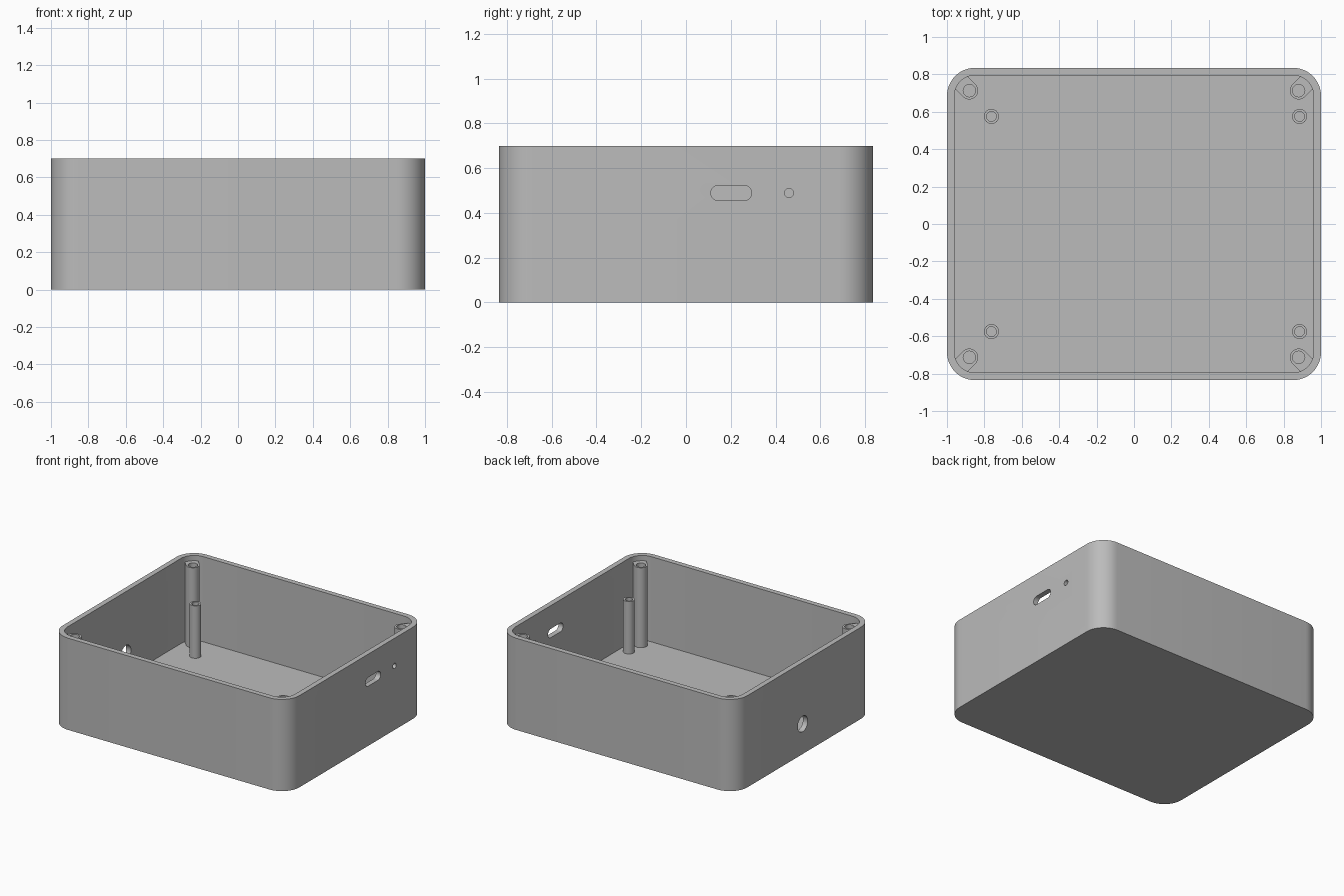
import bpy, bmesh
from math import pi, cos, sin
from mathutils import Matrix, Vector

if "Cube" in bpy.data.objects:
    bpy.data.objects.remove(bpy.data.objects["Cube"])

grey = bpy.data.materials.new("plain grey")
grey.use_nodes = True
COLOUR = (0.5, 0.5, 0.5, 1)
grey.diffuse_color = COLOUR
grey.node_tree.nodes["Principled BSDF"].inputs["Base Color"].default_value = COLOUR

HX, HY, HEIGHT = 1.0, 0.835, 0.7
WALL, FLOOR, RADIUS = 0.04, 0.05, 0.15


def arc(cx, cy, r, start, end, n):
    steps = [start + (end - start) * i / n for i in range(n + 1)]
    return [(cx + r * cos(a), cy + r * sin(a)) for a in steps]


def circle(x, y, r, n=32):
    return arc(x, y, r, 0, 2 * pi, n)[:-1]


def rounded_rect(hx, hy, r, n=12):
    pts = []
    for i, (sx, sy) in enumerate([(1, 1), (-1, 1), (-1, -1), (1, -1)]):
        pts += arc(sx * (hx - r), sy * (hy - r), r, i * pi / 2, (i + 1) * pi / 2, n)
    return pts


def prism(name, outline, low, high, matrix=Matrix()):
    """Extrude a flat outline from low to high."""
    bm = bmesh.new()
    face = bm.faces.new([bm.verts.new((x, y, low)) for x, y in outline])
    top = bmesh.ops.extrude_face_region(bm, geom=[face])["geom"]
    verts = [v for v in top if isinstance(v, bmesh.types.BMVert)]
    bmesh.ops.translate(bm, verts=verts, vec=(0, 0, high - low))
    bmesh.ops.transform(bm, matrix=matrix, verts=bm.verts)
    bmesh.ops.recalc_face_normals(bm, faces=bm.faces)
    mesh = bpy.data.meshes.new(name)
    bm.to_mesh(mesh)
    bm.free()
    mesh.materials.append(grey)
    obj = bpy.data.objects.new(name, mesh)
    bpy.context.collection.objects.link(obj)
    return obj


def activate(obj):
    bpy.ops.object.select_all(action="DESELECT")
    obj.select_set(True)
    bpy.context.view_layer.objects.active = obj


def cut(obj, cutter):
    cutter.hide_render = True
    activate(obj)
    mod = obj.modifiers.new("cut", "BOOLEAN")
    mod.operation, mod.solver, mod.object = "DIFFERENCE", "EXACT", cutter
    bpy.ops.object.modifier_apply(modifier=mod.name)
    bpy.data.objects.remove(cutter)


def smooth(obj):
    activate(obj)
    bpy.ops.object.shade_smooth_by_angle(angle=pi / 6)


# Open box with rounded corners
box = prism("box_shell", rounded_rect(HX, HY, RADIUS), 0, HEIGHT)
cut(box, prism("cavity", rounded_rect(HX - WALL, HY - WALL, RADIUS - WALL), FLOOR, HEIGHT + 0.1))


# Wall openings: outlines drawn in (y, z), pushed along x
side = Matrix(((0, 0, 1, 0), (1, 0, 0, 0), (0, 1, 0, 0), (0, 0, 0, 1)))
slot = [(y + 0.202, z + 0.489) for y, z in rounded_rect(0.091, 0.0335, 0.033, 8)]
cut(box, prism("port_slot", slot, 0.9, 1.1, side))
cut(box, prism("small_hole", circle(0.46, 0.489, 0.02), 0.9, 1.1, side))
cut(box, prism("cable_hole", circle(0.02, 0.23, 0.06), -1.1, -0.9, side))
smooth(box)

# Corner screw posts, each joined to its corner by a web
POST_R = 0.047
post_outline = arc(0, 0, POST_R, pi / 2, 3 * pi / 2, 16) + [(0.08, -POST_R), (0.08, POST_R)]
diagonal = Matrix.Rotation(pi / 4, 2)
for sx, x_name in ((1, "left"), (-1, "right")):
    for sy, y_name in ((-1, "front"), (1, "back")):
        label = f"{y_name}_{x_name}"
        px, py = sx * 0.88, sy * 0.713
        turned = [diagonal @ Vector(p) for p in post_outline]
        post = prism(f"{label}_corner_post",
                     [(px + sx * p.x, py + sy * p.y) for p in turned], FLOOR - 0.01, 0.66)
        cut(post, prism("screw_hole", circle(px, py, 0.033), 0.2, 0.8))
        smooth(post)

        # Shorter standoff for the circuit board
        bx, by = (0.885 if sx > 0 else -0.762), sy * 0.575
        standoff = prism(f"{label}_board_standoff", circle(bx, by, 0.04), FLOOR - 0.01, 0.45)
        cut(standoff, prism("screw_hole", circle(bx, by, 0.026), 0.2, 0.6))
        smooth(standoff)
